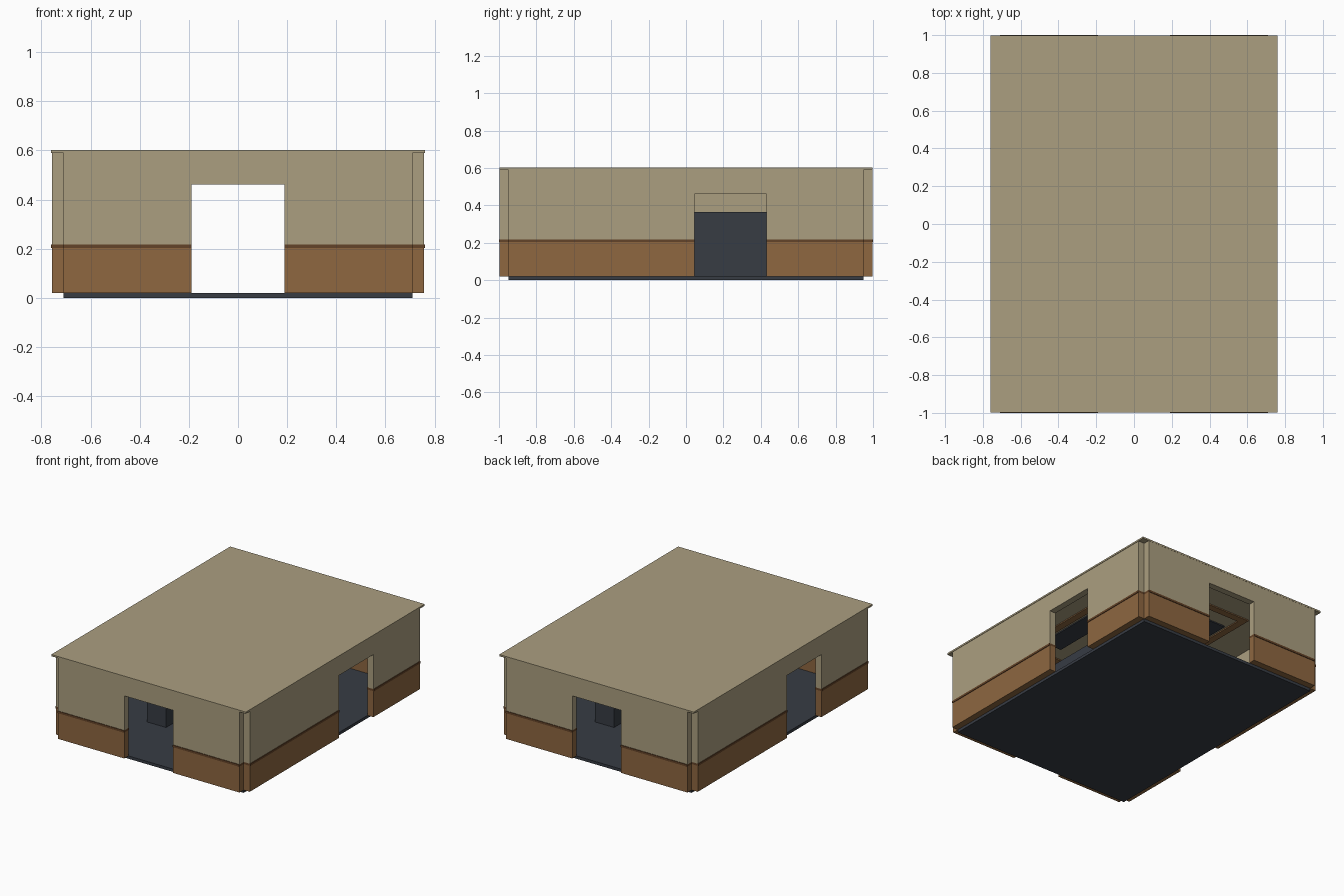
import bpy, bmesh, math
from mathutils import Matrix, Vector

if "Cube" in bpy.data.objects:
    bpy.data.objects.remove(bpy.data.objects["Cube"])


def srgb(r, g, b):
    def lin(c):
        c /= 255
        return c / 12.92 if c <= 0.04045 else ((c + 0.055) / 1.055) ** 2.4
    return (lin(r), lin(g), lin(b), 1)


def material(name, rgb):
    m = bpy.data.materials.new(name)
    m.diffuse_color = srgb(*rgb)
    m.use_nodes = True
    m.node_tree.nodes["Principled BSDF"].inputs["Base Color"].default_value = m.diffuse_color
    return m


PLASTER = material("beige plaster", (171, 159, 128))
WOOD = material("brown wood", (142, 103, 64))
TRIM = material("dark wood", (100, 67, 40))
SLATE = material("dark slate", (55, 60, 68))


def finish(name, bm, mat):
    bmesh.ops.recalc_face_normals(bm, faces=bm.faces)
    me = bpy.data.meshes.new(name)
    bm.to_mesh(me)
    bm.free()
    me.materials.append(mat)
    ob = bpy.data.objects.new(name, me)
    bpy.context.collection.objects.link(ob)
    return ob


def box(name, lo, hi, mat, matrix=None):
    bm = bmesh.new()
    bmesh.ops.create_cube(bm, size=1)
    for v in bm.verts:
        v.co = Vector([lo[i] if v.co[i] < 0 else hi[i] for i in range(3)])
    if matrix:
        bm.transform(matrix)
    return finish(name, bm, mat)


def slab(name, outline, y0, y1, mat, matrix):
    """Extrude an x-z outline from y0 to y1."""
    bm = bmesh.new()
    f = bm.faces.new([bm.verts.new((x, y0, z)) for x, z in outline])
    ext = bmesh.ops.extrude_face_region(bm, geom=[f])
    verts = [g for g in ext["geom"] if isinstance(g, bmesh.types.BMVert)]
    bmesh.ops.translate(bm, verts=verts, vec=(0, y1 - y0, 0))
    bm.transform(matrix)
    return finish(name, bm, mat)


# heights
FLOOR, RAIL, RAIL_TOP, DOOR, CEIL, TOP = 0.02, 0.203, 0.218, 0.462, 0.59, 0.602


def wall(name, half, inner, d0, d1, angle):
    """Wall facing -y with a doorway from d0 to d1, turned about z."""
    m = Matrix.Rotation(math.radians(angle), 4, 'Z')
    yi, yo = -inner, -inner - 0.047
    for side, a, b in (("left", -half, d0), ("right", d1, half)):
        box(f"{name}_{side}_wainscot", (a, yo, FLOOR), (b, yi, RAIL), WOOD, m)
        box(f"{name}_{side}_rail", (a, yo - 0.004, RAIL), (b, yi + 0.004, RAIL_TOP), TRIM, m)
    outline = [(-half, RAIL_TOP), (d0, RAIL_TOP), (d0, DOOR), (d1, DOOR),
               (d1, RAIL_TOP), (half, RAIL_TOP), (half, CEIL), (-half, CEIL)]
    slab(f"{name}_plaster", outline, yo, yi, PLASTER, m)


# floor and flat roof
box("floor", (-0.71, -0.95, 0), (0.71, 0.95, FLOOR), SLATE)
box("roof", (-0.76, -0.998, CEIL), (0.76, 0.998, TOP), PLASTER)

# four walls, each with a doorway
wall("front_wall", 0.71, 0.95, -0.19, 0.19, 0)
wall("back_wall", 0.71, 0.95, -0.19, 0.19, 180)
wall("right_wall", 0.95, 0.71, 0.045, 0.43, 90)
wall("left_wall", 0.95, 0.71, 0.045, 0.43, 270)

# inner screens facing the side doors, and the ceiling strips
for side, angle in (("right", 0), ("left", 180)):
    m = Matrix.Rotation(math.radians(angle), 4, 'Z')
    box(f"{side}_screen", (0.24, -0.46, FLOOR), (0.39, 0.46, 0.365), SLATE, m)
    box(f"{side}_ceiling_panel", (0.24, -0.46, CEIL - 0.008), (0.39, 0.46, CEIL), SLATE, m)
    box(f"{side}_ceiling_strip", (0.41, -0.62, CEIL - 0.008), (0.46, 0.62, CEIL), WOOD, m)
    box(f"{side}_ceiling_end_strip", (-0.41, 0.57, CEIL - 0.008), (0.41, 0.62, CEIL), WOOD, m)
